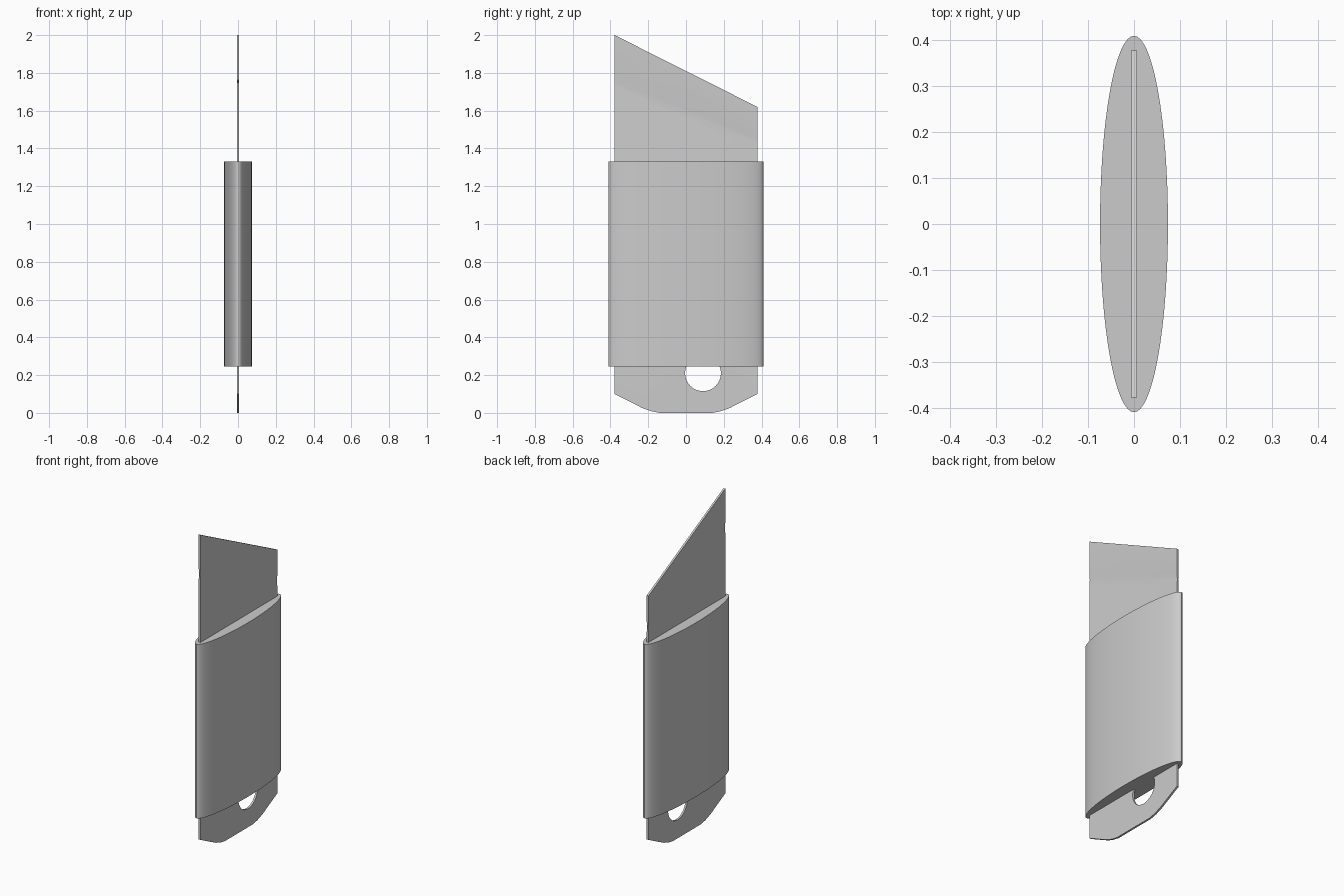
import bpy, bmesh, math

if "Cube" in bpy.data.objects:
    bpy.data.objects.remove(bpy.data.objects["Cube"])

HALF_T = 0.006   # half thickness of blade
HALF_W = 0.378   # half width of blade


def make_object(name, bm):
    bmesh.ops.recalc_face_normals(bm, faces=bm.faces)
    mesh = bpy.data.meshes.new(name)
    bm.to_mesh(mesh)
    bm.free()
    ob = bpy.data.objects.new(name, mesh)
    bpy.context.collection.objects.link(ob)
    return ob


def extrude(name, ring, offset):
    """Solid made by sweeping a closed ring of points along an offset."""
    bm = bmesh.new()
    face = bm.faces.new([bm.verts.new(p) for p in ring])
    res = bmesh.ops.extrude_face_region(bm, geom=[face], use_keep_orig=True)
    verts = [v for v in res["geom"] if isinstance(v, bmesh.types.BMVert)]
    bmesh.ops.translate(bm, verts=verts, vec=offset)
    return make_object(name, bm)


def cut(target, cutter):
    mod = target.modifiers.new("cut", "BOOLEAN")
    mod.operation = "DIFFERENCE"
    mod.solver = "EXACT"
    mod.object = cutter
    bpy.context.view_layer.objects.active = target
    bpy.ops.object.modifier_apply(modifier=mod.name)
    bpy.data.objects.remove(cutter)


def smooth(ob):
    bpy.ops.object.select_all(action="DESELECT")
    ob.select_set(True)
    bpy.context.view_layer.objects.active = ob
    bpy.ops.object.shade_smooth_by_angle(angle=math.radians(30))


# blade plate: slanted top, chamfered and rounded tang at the bottom
half = [(0.14, 0.0), (0.185, 0.009), (0.23, 0.025), (HALF_W, 0.10)]
outline = half + [(HALF_W, 1.62), (-HALF_W, 2.0)]
outline += [(-y, z) for y, z in reversed(half)]
blade = extrude("blade", [(-HALF_T, y, z) for y, z in outline], (2 * HALF_T, 0, 0))

# round hanging hole
hole = [(-0.1, 0.09 + 0.095 * math.cos(a), 0.21 + 0.095 * math.sin(a))
        for a in (i * math.tau / 32 for i in range(32))]
cut(blade, extrude("hole_cutter", hole, (0.2, 0, 0)))

# slanted score line on both faces
slope = -0.33 / (2 * HALF_W)
for side in (-1, 1):
    y0, mid = -0.5, 1.755 - slope * (0.5 - HALF_W)
    tri = [(side * 0.003, y0, mid),
           (side * 0.009, y0, mid + 0.06),
           (side * 0.009, y0, mid - 0.06)]
    cut(blade, extrude("score_cutter", tri, (0, 1.0, slope)))

# elliptical handle
ring = [(0.074 * math.cos(a), 0.41 * math.sin(a), 0.245)
        for a in (i * math.tau / 64 for i in range(64))]
handle = extrude("handle", ring, (0, 0, 1.085))
smooth(handle)
smooth(blade)
